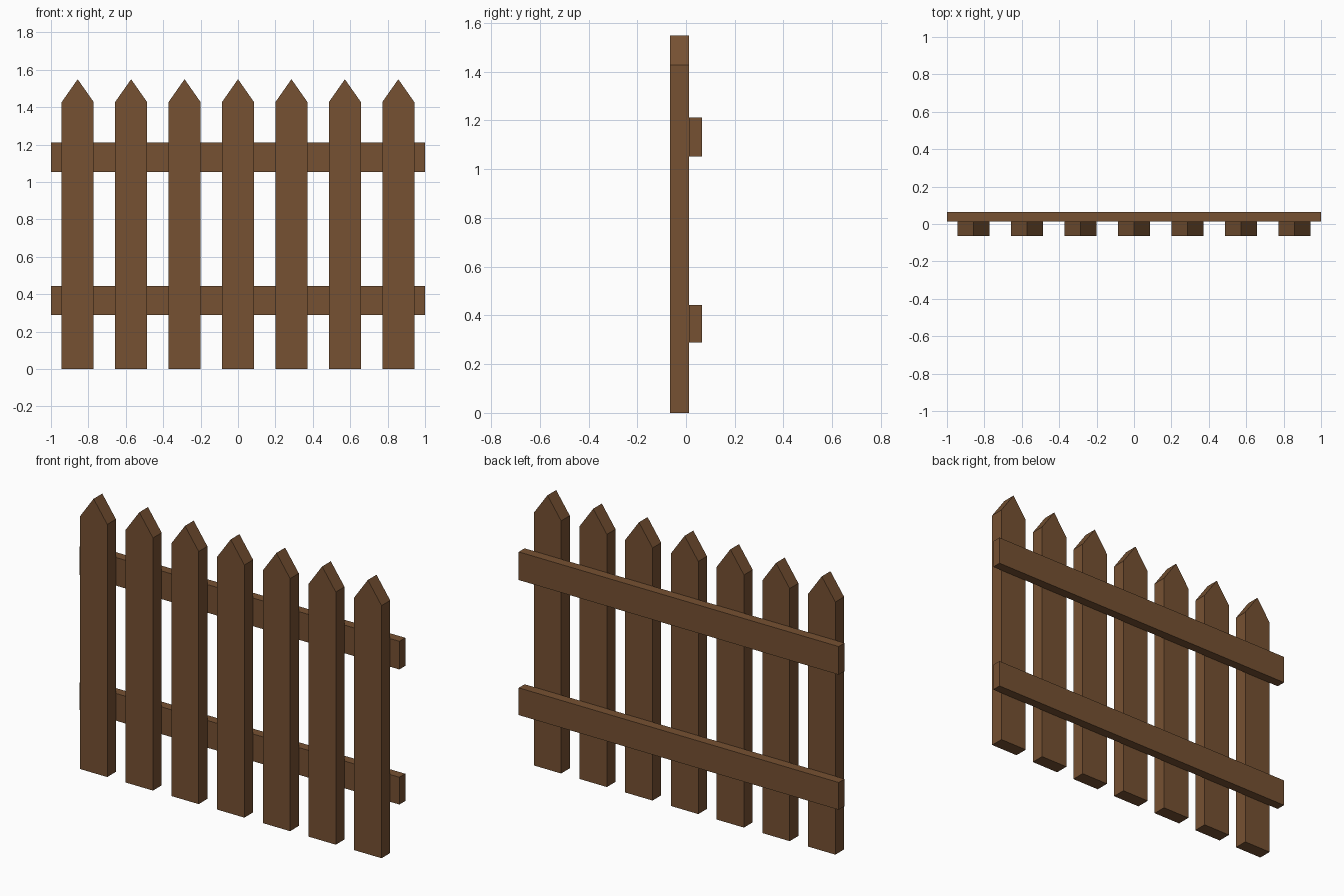
import bpy

if "Cube" in bpy.data.objects:
    bpy.data.objects.remove(bpy.data.objects["Cube"])

wood = bpy.data.materials.new("brown_wood")
wood.diffuse_color = (0.18, 0.082, 0.032, 1)
wood.use_nodes = True
wood.node_tree.nodes["Principled BSDF"].inputs["Base Color"].default_value = wood.diffuse_color

FRONT, JOINT, BACK = -0.065, 0.0125, 0.065


def extrude_profile(name, profile, y0, y1):
    """Solid made from an (x, z) outline extruded between two y depths."""
    n = len(profile)
    verts = [(x, y, z) for y in (y0, y1) for x, z in profile]
    faces = [tuple(range(n)), tuple(reversed(range(n, 2 * n)))]
    faces += [(i, i + n, (i + 1) % n + n, (i + 1) % n) for i in range(n)]
    mesh = bpy.data.meshes.new(name)
    mesh.from_pydata(verts, [], faces)
    mesh.materials.append(wood)
    obj = bpy.data.objects.new(name, mesh)
    bpy.context.collection.objects.link(obj)
    return obj


# Seven pointed pickets, evenly spaced
half = 0.0855
picket_outline = [(-half, 0), (half, 0), (half, 1.427), (0, 1.549), (-half, 1.427)]
for i in range(7):
    picket = extrude_profile(f"picket_{i + 1}", picket_outline, FRONT, JOINT)
    picket.location.x = (i - 3) * 2 / 7

# Two horizontal rails behind the pickets
for name, z0, z1 in (("lower_rail", 0.289, 0.443), ("upper_rail", 1.052, 1.211)):
    extrude_profile(name, [(-1, z0), (1, z0), (1, z1), (-1, z1)], JOINT, BACK)
